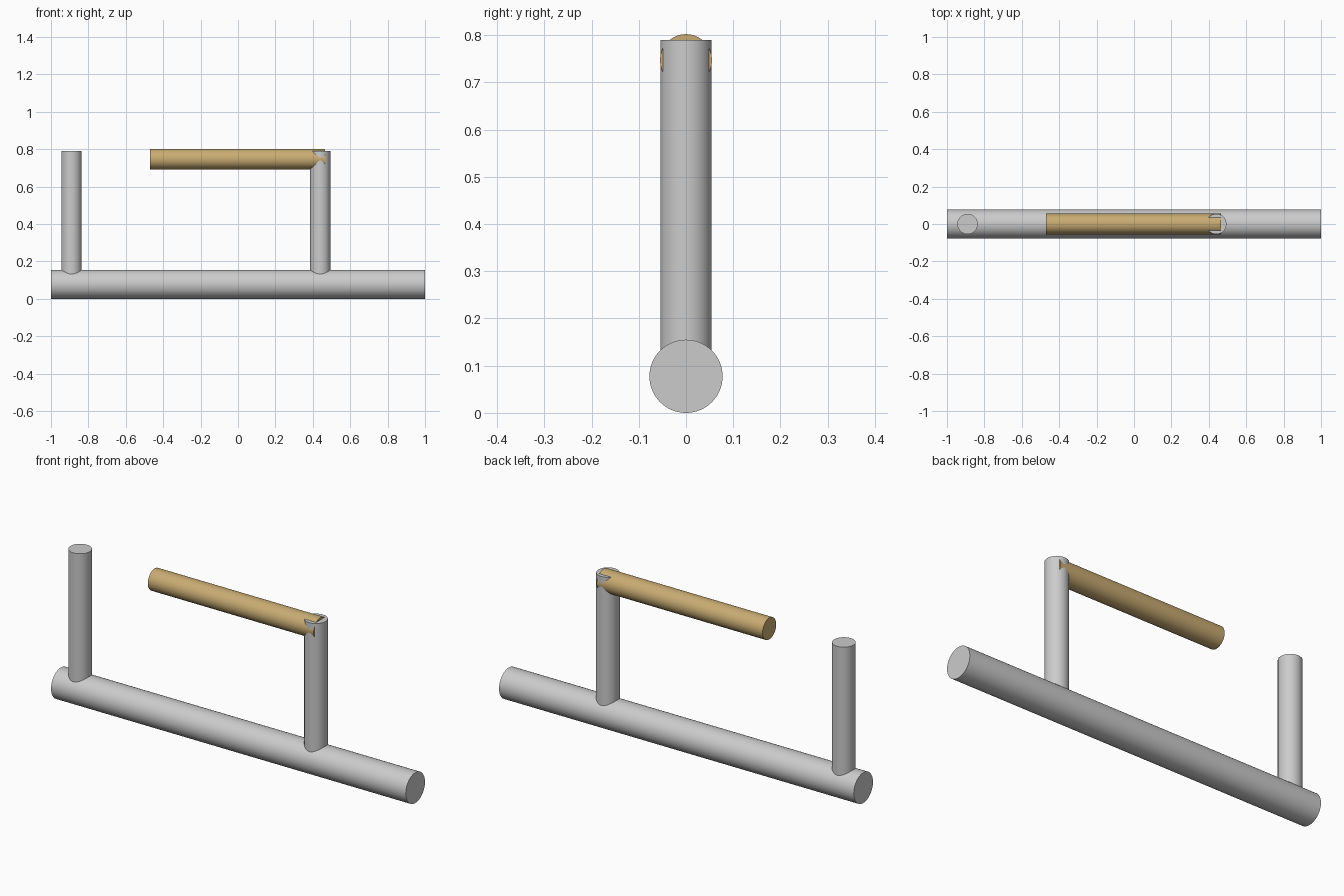
import bpy, math

if "Cube" in bpy.data.objects:
    bpy.data.objects.remove(bpy.data.objects["Cube"])


def rod(name, radius, start, end, along_x=False):
    """Capped smooth cylinder between two points on a straight axis."""
    centre = [(a + b) / 2 for a, b in zip(start, end)]
    rot = (0, math.pi / 2, 0) if along_x else (0, 0, 0)
    bpy.ops.mesh.primitive_cylinder_add(vertices=64, radius=radius,
                                        depth=math.dist(start, end),
                                        location=centre, rotation=rot)
    ob = bpy.context.object
    ob.name = name
    bpy.ops.object.shade_smooth_by_angle(angle=math.radians(30))
    return ob


# Long base tube lying on the ground
rod("base_tube", 0.0775, (-1, 0, 0.0775), (1, 0, 0.0775), True)

# Two upright posts rising from the base
for name, x in (("left_post", -0.89), ("right_post", 0.44)):
    rod(name, 0.0545, (x, 0, 0.0775), (x, 0, 0.79))

# Tan crossbar held by the right post
bar = rod("crossbar", 0.055, (-0.47, 0, 0.747), (0.465, 0, 0.747), True)
tan = bpy.data.materials.new("tan")
tan.diffuse_color = (0.58, 0.41, 0.17, 1)
tan.use_nodes = True
tan.node_tree.nodes["Principled BSDF"].inputs["Base Color"].default_value = tan.diffuse_color
bar.data.materials.append(tan)
